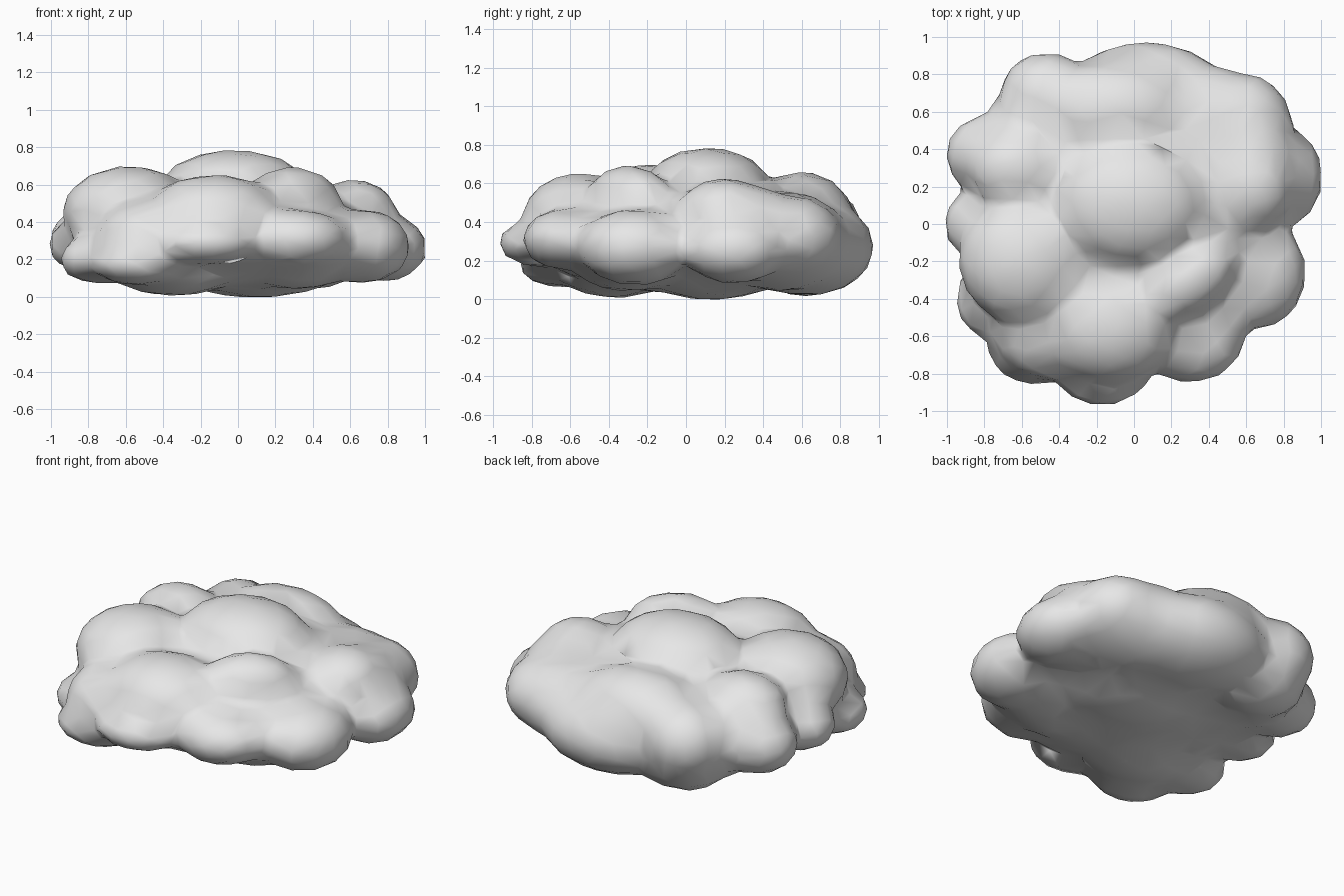
import bpy
import bmesh
from mathutils import Matrix, Vector

default_cube = bpy.data.objects.get("Cube")
if default_cube:
    bpy.data.objects.remove(default_cube, do_unlink=True)

# Soft puffs, each as centre x, y, z followed by radius x, y, z
upper_puffs = {
    "crown": (-.02, .11, .59, .39, .32, .195),
    "mantle": (0, .14, .4, .7, .56, .24),
    "front_brow": (-.13, -.54, .42, .37, .31, .235),
    "right_shoulder": (-.58, -.19, .45, .36, .35, .25),
    "right_back_shoulder": (-.62, .3, .47, .27, .22, .19),
    "left_shoulder": (.62, .2, .44, .23, .24, .19),
    "left_fill": (.6, .3, .34, .29, .34, .25),
    "back_brow": (-.1, .6, .42, .42, .27, .24),
    "right_front_shoulder": (-.46, -.57, .32, .3, .26, .2),
}
rim_puffs = {
    "front_tip": (-.17, -.77, .29, .27, .205, .12),
    "front_left_tip": (.3, -.62, .31, .29, .23, .16),
    "front_left_fill": (.43, -.4, .29, .26, .26, .17),
    "front_right_tip": (-.52, -.65, .18, .27, .22, .12),
    "right_front_tip": (-.75, -.4, .2, .21, .22, .13),
    "right_tip": (-.81, 0, .28, .21, .2, .15),
    "right_back_tip": (-.76, .37, .3, .25, .22, .19),
    "right_back_fill": (-.51, .45, .31, .3, .32, .25),
    "back_right_tip": (-.47, .68, .35, .25, .24, .23),
    "back_tip": (.06, .65, .27, .46, .325, .25),
    "back_left_fill": (.38, .5, .3, .38, .35, .26),
    "back_left_tip": (.57, .53, .32, .28, .28, .22),
    "left_tip": (.78, .25, .26, .235, .27, .18),
    "left_front_tip": (.66, -.26, .27, .265, .3, .2),
}
under_puffs = {
    "core": (-.03, .02, .3, .83, .82, .27),
    "belly": (.1, .13, .22, .52, .42, .225),
    "belly_front_right": (-.34, -.36, .19, .38, .34, .185),
    "belly_front_left": (.32, -.3, .24, .34, .32, .2),
    "belly_back_right": (-.4, .62, .19, .3, .23, .18),
    "belly_back": (.1, .6, .2, .4, .28, .18),
}


def add_puff(bm, puff, turn=0):
    """Add one rounded ellipsoid to the shared mesh."""
    place = Matrix.Translation(Vector(puff[:3]))
    spin = Matrix.Rotation(turn, 4, "Z")
    stretch = Matrix.Diagonal((*puff[3:], 1))
    bmesh.ops.create_icosphere(bm, subdivisions=4, radius=1,
                               matrix=place @ spin @ stretch)


# Cloud body: gather the puffs
bm = bmesh.new()
for group in (upper_puffs, rim_puffs, under_puffs):
    for puff in group.values():
        add_puff(bm, puff)
# Slanted puff on the front left of the top
add_puff(bm, (.29, -.3, .51, .29, .18, .185), turn=.6)
mesh = bpy.data.meshes.new("cloud_body")
bm.to_mesh(mesh)
bm.free()
for polygon in mesh.polygons:
    polygon.use_smooth = True
cloud = bpy.data.objects.new("cloud_body", mesh)
bpy.context.collection.objects.link(cloud)

# Fuse into one skin, soften the creases, then simplify
remesh = cloud.modifiers.new("fuse", "REMESH")
remesh.mode = "VOXEL"
remesh.voxel_size = .03
remesh.use_smooth_shade = True
soften = cloud.modifiers.new("soften", "SMOOTH")
soften.factor = .5
soften.iterations = 16
simplify = cloud.modifiers.new("simplify", "DECIMATE")
simplify.ratio = .06

# Pale cloud colour
colour = (.8, .8, .8, 1)
material = bpy.data.materials.new("cloud_white")
material.use_nodes = True
material.diffuse_color = colour
material.node_tree.nodes["Principled BSDF"].inputs["Base Color"].default_value = colour
mesh.materials.append(material)
